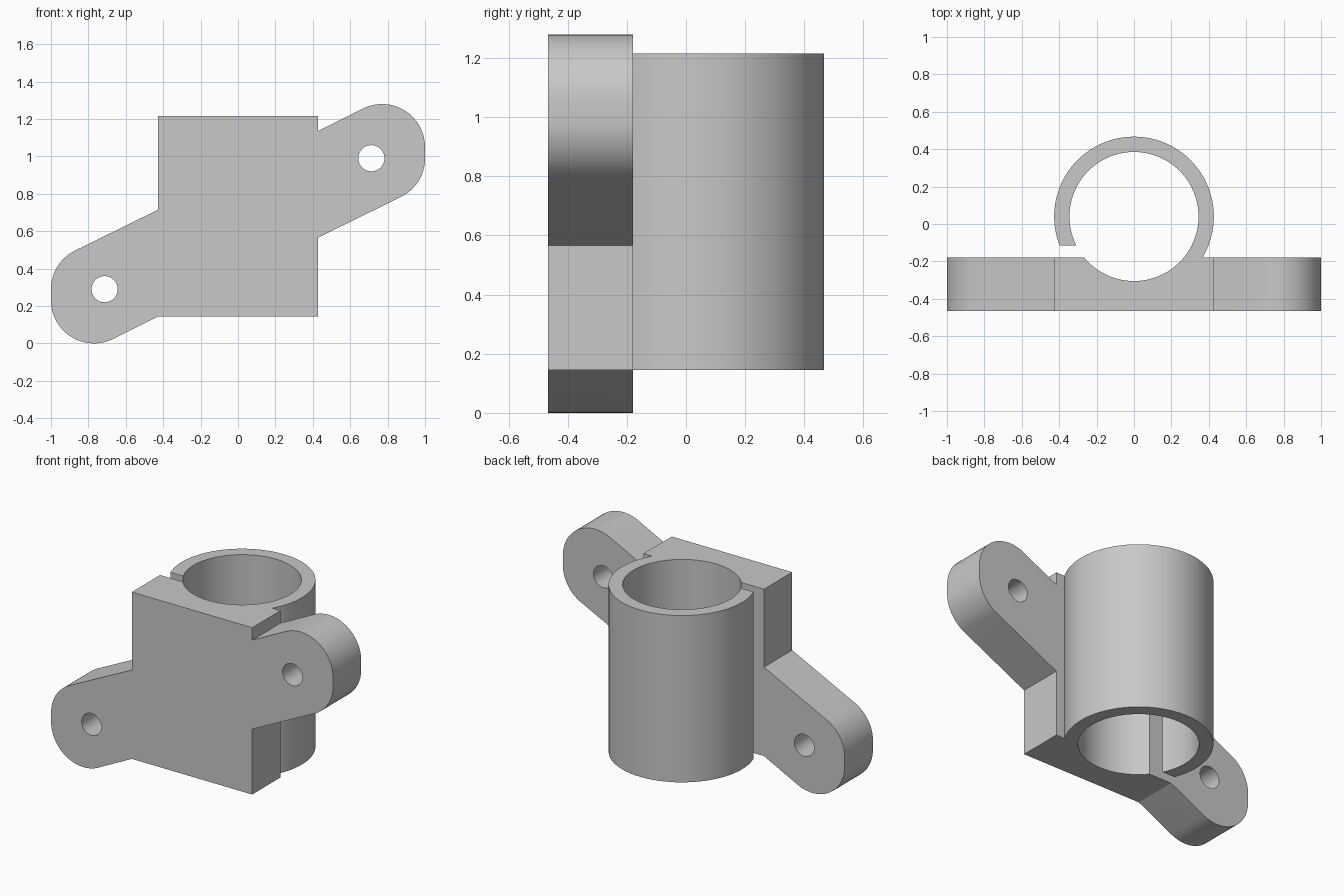
import bpy, bmesh
from math import sin, cos, radians, pi
from mathutils import Matrix, Vector

if "Cube" in bpy.data.objects:
    bpy.data.objects.remove(bpy.data.objects["Cube"], do_unlink=True)

FRONT, PLATE_BACK, SLIT_BACK = -0.466, -0.18, -0.115
BOTTOM, TOP, HALF = 0.145, 1.215, 0.427
BORE_Y, BORE_R = 0.04, 0.345
MID_Z = 0.64

grey = bpy.data.materials.new("plain_grey")
grey.use_nodes = True
grey.diffuse_color = (0.58, 0.58, 0.58, 1)
grey.node_tree.nodes["Principled BSDF"].inputs["Base Color"].default_value = grey.diffuse_color


def finish(name, bm):
    bmesh.ops.recalc_face_normals(bm, faces=bm.faces)
    mesh = bpy.data.meshes.new(name)
    bm.to_mesh(mesh)
    bm.free()
    mesh.materials.append(grey)
    obj = bpy.data.objects.new(name, mesh)
    bpy.context.collection.objects.link(obj)
    return obj


def cylinder(name, radius, centre, length, axis, sides):
    bm = bmesh.new()
    turn = Matrix.Rotation(pi / 2, 4, "X") if axis == "y" else Matrix()
    bmesh.ops.create_cone(bm, cap_ends=True, segments=sides, radius1=radius,
                          radius2=radius, depth=length,
                          matrix=Matrix.Translation(centre) @ turn)
    return finish(name, bm)


def box(name, low, high):
    bm = bmesh.new()
    bmesh.ops.create_cube(bm, size=1)
    low, high = Vector(low), Vector(high)
    bmesh.ops.scale(bm, vec=high - low, verts=bm.verts)
    bmesh.ops.translate(bm, vec=(low + high) / 2, verts=bm.verts)
    return finish(name, bm)


def combine(target, tool, operation):
    tool.hide_render = True
    mod = target.modifiers.new(operation.lower(), "BOOLEAN")
    mod.operation, mod.solver, mod.object = operation, "EXACT", tool
    bpy.context.view_layer.objects.active = target
    bpy.ops.object.modifier_apply(modifier=mod.name)
    bpy.data.objects.remove(tool, do_unlink=True)


def arc(cx, cz, radius, start, end, steps=16):
    angles = [radians(start + (end - start) * i / steps) for i in range(steps + 1)]
    return [(cx + radius * cos(a), cz + radius * sin(a)) for a in angles]


# Slanted mounting arm outline, the other arm is its half-turn copy
arm = ([(HALF, 0.565)] + arc(0.77, 0.99, 0.23, -63.4, 0)
       + arc(0.77, 1.05, 0.23, 0, 116.6) + [(HALF, 1.135)])
opposite = [(-x, 2 * MID_Z - z) for x, z in arm]
outline = arm + [(HALF, TOP), (-HALF, TOP)] + opposite + [(HALF, BOTTOM)]

# Front plate with both arms
bm = bmesh.new()
face = bm.faces.new([bm.verts.new((x, FRONT, z)) for x, z in outline])
extruded = bmesh.ops.extrude_face_region(bm, geom=[face])["geom"]
bmesh.ops.translate(bm, vec=(0, PLATE_BACK - FRONT, 0),
                    verts=[v for v in extruded if isinstance(v, bmesh.types.BMVert)])
bracket = finish("clamp_bracket", bm)

# Clamp sleeve, bore and side slit
centre = (0, BORE_Y, (BOTTOM + TOP) / 2)
combine(bracket, cylinder("sleeve", HALF, centre, TOP - BOTTOM, "z", 96), "UNION")
combine(bracket, cylinder("bore", BORE_R, centre, 2, "z", 96), "DIFFERENCE")
combine(bracket, box("slit", (-0.6, PLATE_BACK, -0.2), (-0.1, SLIT_BACK, 1.6)), "DIFFERENCE")

# Screw holes
for side in (-1, 1):
    spot = (side * 0.713, -0.3, MID_Z + side * 0.35)
    combine(bracket, cylinder("screw_hole", 0.07, spot, 1, "y", 40), "DIFFERENCE")

# Smooth curves, crisp edges
bpy.ops.object.select_all(action="DESELECT")
bracket.select_set(True)
bpy.context.view_layer.objects.active = bracket
bpy.ops.object.shade_smooth_by_angle(angle=radians(25))
